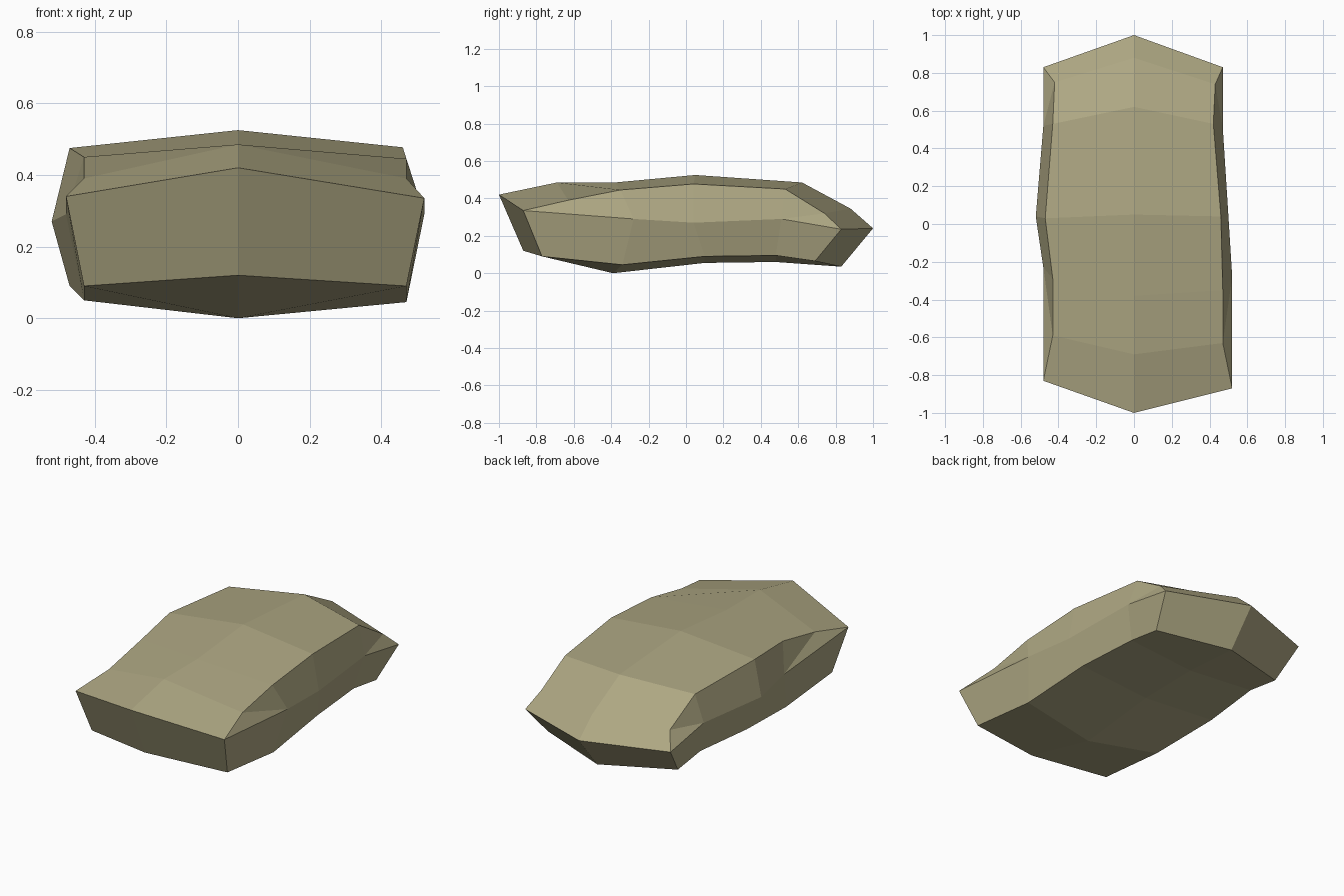
import bpy
import bmesh

# Remove the default object
default_cube = bpy.data.objects.get("Cube")
if default_cube:
    bpy.data.objects.remove(default_cube, do_unlink=True)


def make_material(name, colour):
    material = bpy.data.materials.new(name)
    material.use_nodes = True
    material.diffuse_color = colour
    shader = next(node for node in material.node_tree.nodes
                  if node.type == "BSDF_PRINCIPLED")
    shader.inputs["Base Color"].default_value = colour
    shader.inputs["Roughness"].default_value = 0.9
    return material


def add_rail(mesh, points):
    """Add one lengthwise row of vertices, ordered front to back."""
    return [mesh.verts.new(point) for point in points]


def add_face(mesh, *corners):
    return mesh.faces.new(corners)


def bridge(mesh, first, second):
    """Join two rows of equal length with quads."""
    for i in range(len(first) - 1):
        add_face(mesh, first[i], first[i + 1], second[i + 1], second[i])


def build_flank(mesh, ridge, keel, shoulder, waist, foot):
    """Build one half of the stone, from the ridge round to the keel."""
    bridge(mesh, ridge, shoulder)
    bridge(mesh, foot, keel)

    # The waist shares its end corners with the shoulder
    full_waist = [shoulder[0]] + waist + [shoulder[-1]]
    bridge(mesh, full_waist, foot)
    bridge(mesh, shoulder[2:5], waist)

    # Tapering facets at both ends
    for corner, notch, inner, side in (
            (shoulder[0], shoulder[1], shoulder[2], waist[0]),
            (shoulder[-1], shoulder[-2], shoulder[-3], waist[-1])):
        add_face(mesh, corner, notch, side)
        add_face(mesh, notch, inner, side)

    # End walls
    for end in (0, -1):
        add_face(mesh, ridge[end], shoulder[end], foot[end], keel[end])


stone_mesh = bmesh.new()

# Centre lines along the top and the underside
ridge = add_rail(stone_mesh, [
    (0, -1, .42), (0, -.69, .485), (0, -.38, .485), (0, .05, .525),
    (0, .62, .485), (0, .88, .345), (0, 1, .24)])
keel = add_rail(stone_mesh, [
    (0, -.87, .12), (0, -.39, 0), (0, .1, .055), (0, .48, .06),
    (0, .83, .035)])

# Left flank
build_flank(
    stone_mesh, ridge, keel,
    shoulder=add_rail(stone_mesh, [
        (.52, -.87, .335), (.47, -.63, .39), (.47, -.35, .445),
        (.46, .04, .477), (.42, .53, .45), (.43, .74, .32),
        (.47, .83, .235)]),
    waist=add_rail(stone_mesh, [
        (.52, -.28, .29), (.5, .04, .27), (.47, .51, .29)]),
    foot=add_rail(stone_mesh, [
        (.47, -.77, .09), (.47, -.34, .045), (.45, .1, .09),
        (.42, .48, .095), (.42, .69, .065)]))

# Right flank
build_flank(
    stone_mesh, ridge, keel,
    shoulder=add_rail(stone_mesh, [
        (-.48, -.83, .34), (-.43, -.59, .39), (-.43, -.29, .45),
        (-.47, .03, .475), (-.43, .53, .45), (-.42, .75, .32),
        (-.48, .83, .235)]),
    waist=add_rail(stone_mesh, [
        (-.48, -.23, .29), (-.52, .04, .27), (-.48, .52, .29)]),
    foot=add_rail(stone_mesh, [
        (-.43, -.75, .09), (-.43, -.32, .05), (-.47, .1, .09),
        (-.43, .48, .095), (-.43, .69, .065)]))

# Finish the stone with flat facets
bmesh.ops.recalc_face_normals(stone_mesh, faces=stone_mesh.faces[:])
for face in stone_mesh.faces:
    face.smooth = False

stone_data = bpy.data.meshes.new("stone_slab")
stone_mesh.to_mesh(stone_data)
stone_mesh.free()
stone_data.materials.append(
    make_material("khaki stone", (.42, .385, .225, 1)))
stone = bpy.data.objects.new("stone_slab", stone_data)
bpy.context.collection.objects.link(stone)
